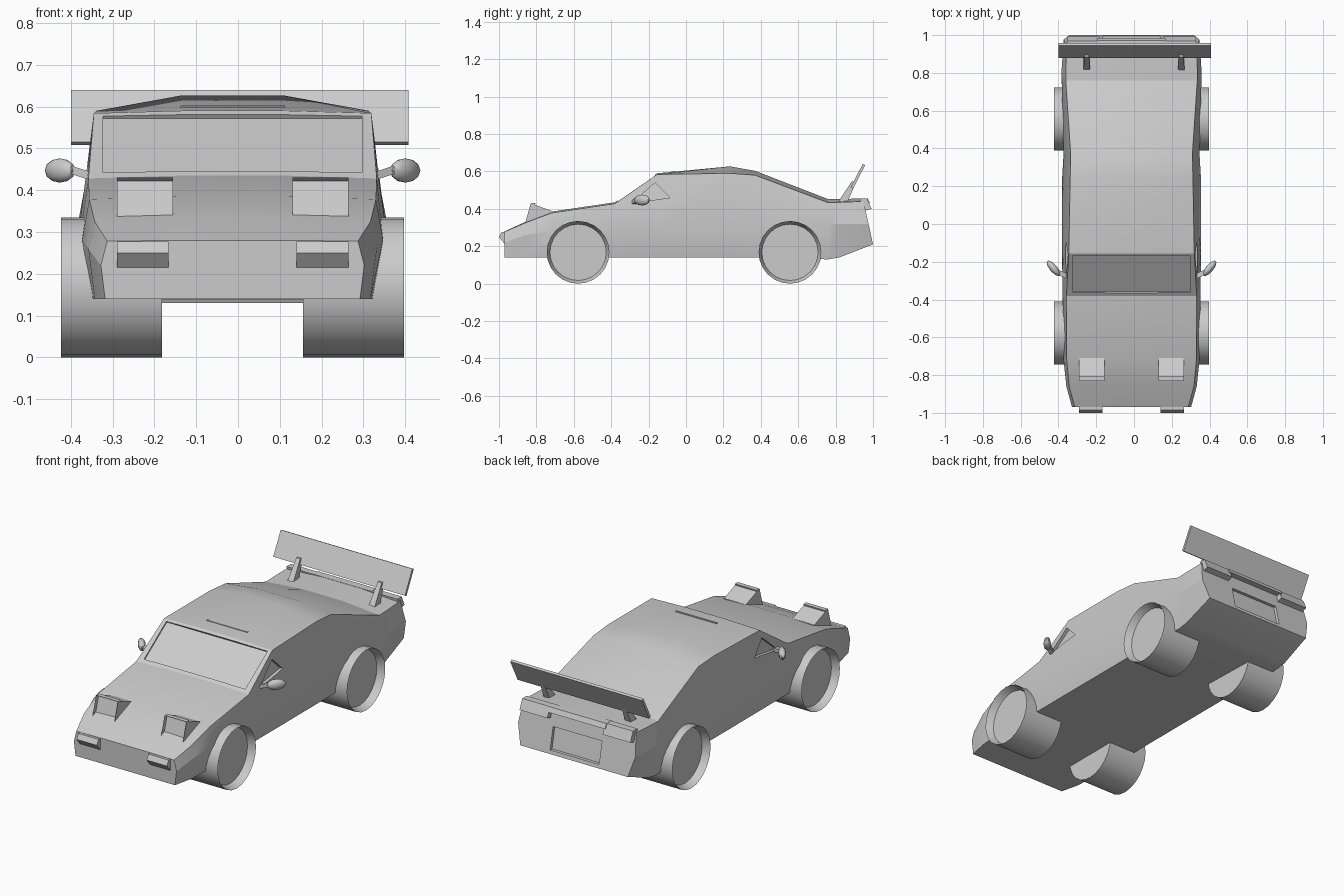
import bpy, bmesh, math
from mathutils import Matrix, Vector

if "Cube" in bpy.data.objects:
    bpy.data.objects.remove(bpy.data.objects["Cube"])

CX = -0.013  # centre line of the body


def finish(name, bm, mirror=False, smooth=None, cx=CX):
    bmesh.ops.recalc_face_normals(bm, faces=bm.faces)
    me = bpy.data.meshes.new(name)
    bm.to_mesh(me)
    bm.free()
    ob = bpy.data.objects.new(name, me)
    ob.location.x = cx
    bpy.context.collection.objects.link(ob)
    if mirror:
        ob.modifiers.new("Mirror", 'MIRROR')
    if smooth:
        bpy.ops.object.select_all(action='DESELECT')
        ob.select_set(True)
        bpy.context.view_layer.objects.active = ob
        bpy.ops.object.shade_smooth_by_angle(angle=math.radians(smooth))
    return ob


def loft(rings):
    bm = bmesh.new()
    vs = [[bm.verts.new(p) for p in ring] for ring in rings]
    n = len(vs[0])
    for a, b in zip(vs, vs[1:]):
        for i in range(n):
            j = (i + 1) % n
            bm.faces.new((a[i], a[j], b[j], b[i]))
    bm.faces.new(vs[0])
    bm.faces.new(vs[-1])
    return bm


def prism(pts, x0, x1):
    """Side profile (y, z) extruded from x0 to x1."""
    return loft([[(x, y, z) for y, z in pts] for x in (x0, x1)])


def cut(target, cutter):
    cutter.hide_render = True
    cutter.display_type = 'WIRE'
    m = target.modifiers.new("Cut", 'BOOLEAN')
    m.operation = 'DIFFERENCE'
    m.solver = 'EXACT'
    m.object = cutter


# Body: cross-sections y, bottom z/w, widest z/w, shoulder z/w, crown z
stations = [
    (-.97, .14, .305, .22, .315, .278, .30, .28),
    (-.86, .14, .33, .26, .345, .325, .33, .33),
    (-.72, .14, .335, .28, .36, .378, .343, .385),
    (-.38, .14, .335, .29, .365, .428, .345, .435),
    (-.155, .14, .335, .30, .368, .584, .332, .59),
    (.235, .14, .335, .30, .368, .59, .325, .627),
    (.37, .14, .335, .30, .36, .58, .322, .603),
    (.76, .13, .335, .32, .37, .433, .348, .452),
    (.82, .14, .335, .32, .37, .435, .348, .453),
    (1.0, .21, .33, .32, .36, .44, .345, .455),
]
rings = []
for y, zb, wb, zw, ww, ze, we, zt in stations:
    half = [(wb, zb), (ww, zw), (we, ze), (.12, zt)]
    k = -.22 if y == 1.0 else 0  # leaning tail panel
    ring = half + [(-w, z) for w, z in reversed(half)]
    rings.append([(w, y + k * (z - .21), z) for w, z in ring])
body = finish("body", loft(rings), smooth=20)

# Windshield recess
a, b = Vector((-.38, .435)), Vector((-.155, .59))
n = Vector((-.567, .823))
lo, hi = a.lerp(b, .07), a.lerp(b, .94)
shield = [lo - n * .012, hi - n * .012, hi + n * .05, lo + n * .05]
cut(body, finish("windshield_cutter", prism(shield, -.31, .31)))

# Triangular side window recesses
tri = [(.332, -.29, .43), (.318, -.165, .54), (.331, -.085, .46)]
cut(body, finish("side_window_cutter",
                 loft([tri, [(x + .1, y, z) for x, y, z in tri]]), mirror=True))

# Number plate recess
plate = [(.952, .35), (1.05, .35), (1.05, .23), (.978, .23)]
cut(body, finish("plate_cutter", prism(plate, -.15, .15)))

# Wheels with recessed rims
R = .1675
for label, y in (("front_wheels", -.577), ("rear_wheels", .556)):
    bm = bmesh.new()
    bmesh.ops.create_cone(bm, cap_ends=True, segments=24, radius1=R, radius2=R, depth=.241,
                          matrix=Matrix.Translation((.2895, y, R)) @ Matrix.Rotation(math.pi / 2, 4, 'Y'))
    cap = max(bm.faces, key=lambda f: f.calc_center_median().x)
    bmesh.ops.inset_region(bm, faces=[cap], thickness=.017)
    bmesh.ops.translate(bm, verts=cap.verts, vec=(-.04, 0, 0))
    finish(label, bm, mirror=True, smooth=30)

# Raised headlights with a recessed lens
bm = prism([(-.86, .325), (-.83, .43), (-.71, .386), (-.71, .35)], .143, .277)
front = min(bm.faces, key=lambda f: f.calc_center_median().y)
bmesh.ops.inset_region(bm, faces=[front], thickness=.014)
bmesh.ops.translate(bm, verts=front.verts, vec=(0, .025, 0))
finish("pop_up_headlights", bm, mirror=True)

# Bumper lamps
finish("bumper_lamps", prism([(-.95, .277), (-.985, .277), (-1.0, .25), (-.972, .215), (-.95, .215)],
                             .153, .277), mirror=True)

# Tail lamps and tail lip
finish("tail_lamps", prism([(.93, .455), (.968, .455), (.992, .40), (.94, .385)], .17, .34), mirror=True)
finish("tail_lip", prism([(.93, .456), (.972, .456), (.985, .43), (.93, .43)], -.18, .18))

# Roof seam
finish("roof_seam", prism([(-.078, .59), (-.078, .601), (-.066, .602), (-.066, .59)], -.125, .125))

# Rear wing and its posts
finish("rear_wing", prism([(.880, .515), (.893, .508), (.958, .634), (.945, .640)], -.404, .404), cx=.004)
posts = [[(x + s * w, y, z) for s, y in ((-1, y0), (1, y0), (1, y1), (-1, y1))]
         for x, w, y0, y1, z in ((.25, .018, .815, .865, .44), (.25, .012, .885, .91, .545))]
finish("wing_posts", loft([[Vector(p) for p in (r)] for r in
                           [[(x, y, posts[i][0][2]) for x, y, _ in posts[i]] for i in (0, 1)]]),
       mirror=True, cx=0)

# Door mirrors: stalk and rounded head
stalk = [[(x, y + dy, z + dz) for dy, dz in ((-.014, -.01), (.014, -.01), (.014, .01), (-.014, .01))]
         for x, y, z in ((.335, -.28, .432), (.40, -.25, .453))]
finish("mirror_stalks", loft(stalk), mirror=True)
bm = bmesh.new()
bmesh.ops.create_uvsphere(bm, u_segments=10, v_segments=6, radius=1,
                          matrix=Matrix.Translation((.413, -.235, .447))
                          @ Matrix.Rotation(math.radians(50), 4, 'Z')
                          @ Matrix.Diagonal((.052, .02, .029, 1)))
finish("mirror_heads", bm, mirror=True, smooth=40)
